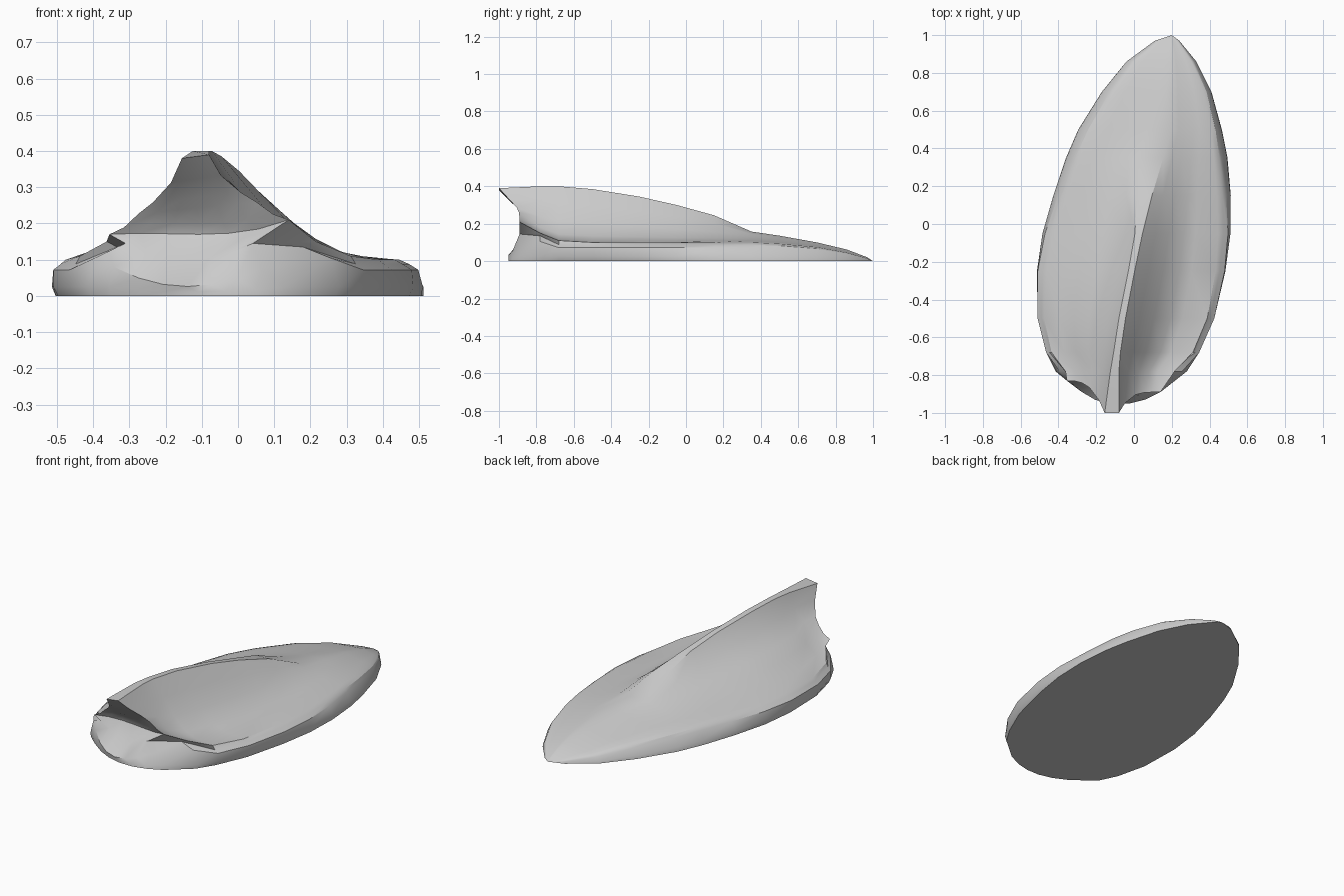
import bpy, bmesh, math

cube = bpy.data.objects.get("Cube")
if cube:
    bpy.data.objects.remove(cube, do_unlink=True)

# Single shell colour
shell_grey = bpy.data.materials.new("shell_grey")
shell_grey.use_nodes = True
colour = (0.6, 0.6, 0.6, 1)
shell_grey.diffuse_color = colour
shell_grey.node_tree.nodes["Principled BSDF"].inputs["Base Color"].default_value = colour

# Stations, bow to stern: y, right edge, left edge, crest edges, crest height, rim height
STATIONS = [
    (.97, .11, .24, .195, .2, .02, .014),
    (.86, -.04, .33, .19, .205, .062, .045),
    (.7, -.17, .41, .17, .205, .1, .075),
    (.5, -.295, .465, .12, .2, .136, .093),
    (.35, -.36, .495, .015, .155, .158, .1),
    (.15, -.43, .515, .015, .095, .245, .1),
    (-.05, -.487, .513, .005, .045, .3, .1),
    (-.25, -.515, .485, -.03, .003, .345, .1),
    (-.5, -.51, .425, -.08, -.045, .385, .1),
    (-.68, -.465, .345, -.108, -.072, .4, .11),
    (-.78, -.415, .28, -.125, -.08, .4, .15),
]

# Slope from rim to crest, as (fraction across, fraction up)
SLOPE_A = [(.2, .09), (.4, .27), (.6, .42), (.85, .68), (1, 1)]
SLOPE_B = [(.3, .03), (.45, .12), (.65, .36), (.83, .69), (1, 1)]

# Notched flanks below the shoulder, as (fraction inward, height)
FLANK_NOTCH = [(.03, 0), (0, .025), (.07, .105), (.28, .135), (.18, .15)]
FLANK_A = [(.03, 0), (0, .025), (.06, .08), (.22, .145), (0, .17)]
FLANK_B = [(0, 0), (.05, .025), (.34, .075), (.45, .145), (0, .21)]


def mix(a, b, t):
    return a + (b - a) * t


def clamp(t):
    return min(1, max(0, t))


def half_section(edge, crest, top, flank, slope, bow=0, power=1):
    """Points (x, z, u) from the base up to the crest on one side."""
    points = [(mix(edge, crest, f), z, 0) for f, z in flank]
    start, rim, _ = points[-1]
    for u, g in slope:
        z = mix(rim, top, mix(g, u ** power, bow))
        points.append((mix(start, crest, u), z, u))
    return points


bm = bmesh.new()


def ring(station):
    """Cross-section whose flanks grow softer towards the bow."""
    y, lo, hi, c0, c1, top, rim = station
    bow = clamp((y - .1) / .25)
    soft = clamp((y + .4) / .7)
    k = min(1, rim / .1)
    inset = mix(.08, .21, soft)
    flank = [(.03 * (1 - soft), 0), (.01 * soft, .025 * k),
             (inset * .45 * soft, .072 * k), (inset * .6, .088 * k), (inset, rim)]
    if y < -.7:
        flank = FLANK_NOTCH
    a = half_section(lo, c0, top, flank, SLOPE_A, bow)
    b = half_section(hi, c1, top, flank, SLOPE_B, bow, 1.5)
    return [bm.verts.new((x, y, z)) for x, z, u in a + b[::-1]]


# Hull rings from the pointed bow to the raked stern edge
rings = [ring(s) for s in STATIONS]
a = half_section(-.355, -.155, .38, FLANK_A, SLOPE_A)
b = half_section(.14, -.08, .39, FLANK_B, SLOPE_A)
edge_a = [bm.verts.new((x, -.83 - .17 * u ** 3, z)) for x, z, u in a]
edge_b = [bm.verts.new((x, -.89 - .11 * u ** 4, z)) for x, z, u in b]
rings.append(edge_a + edge_b[::-1])
bow_tip = bm.verts.new((.2, 1, 0))

n = len(rings[0])
for i in range(n):
    j = (i + 1) % n
    bm.faces.new((bow_tip, rings[0][i], rings[0][j]))
    for r0, r1 in zip(rings, rings[1:]):
        bm.faces.new((r0[i], r1[i], r1[j], r0[j]))

# Scooped stern, rows as (middle y shift, middle height): lip, floor, hollow
SCOOP = [(-.09, 0), (-.09, .012), (-.09, .026), (.01, .1), (.05, .17), (.04, .2)]
COLUMNS = 6
rows = []
for k, (va, vb) in enumerate(zip(edge_a, edge_b)):
    row = [va]
    for c in range(1, COLUMNS):
        t = c / COLUMNS
        p = va.co.lerp(vb.co, t)
        arch = 1 - (2 * t - 1) ** 2
        if k < len(SCOOP):
            shift, height = SCOOP[k]
            p.y += shift * arch
            p.z = mix(p.z, height, arch)
        row.append(bm.verts.new(p))
    rows.append(row + [vb])
for r0, r1 in zip(rows, rows[1:]):
    for c in range(COLUMNS):
        bm.faces.new((r0[c], r0[c + 1], r1[c + 1], r1[c]))

# Close the base and the fin tip at the stern
bm.faces.new(rows[0])
bm.faces.new(rows[-1])

bmesh.ops.recalc_face_normals(bm, faces=bm.faces)
mesh = bpy.data.meshes.new("finned_shell")
bm.to_mesh(mesh)
bm.free()
mesh.materials.append(shell_grey)
finned_shell = bpy.data.objects.new("finned_shell", mesh)
bpy.context.collection.objects.link(finned_shell)

# Smooth skin with crisp creases
bpy.ops.object.select_all(action="DESELECT")
finned_shell.select_set(True)
bpy.context.view_layer.objects.active = finned_shell
bpy.ops.object.shade_smooth_by_angle(angle=math.radians(30))
